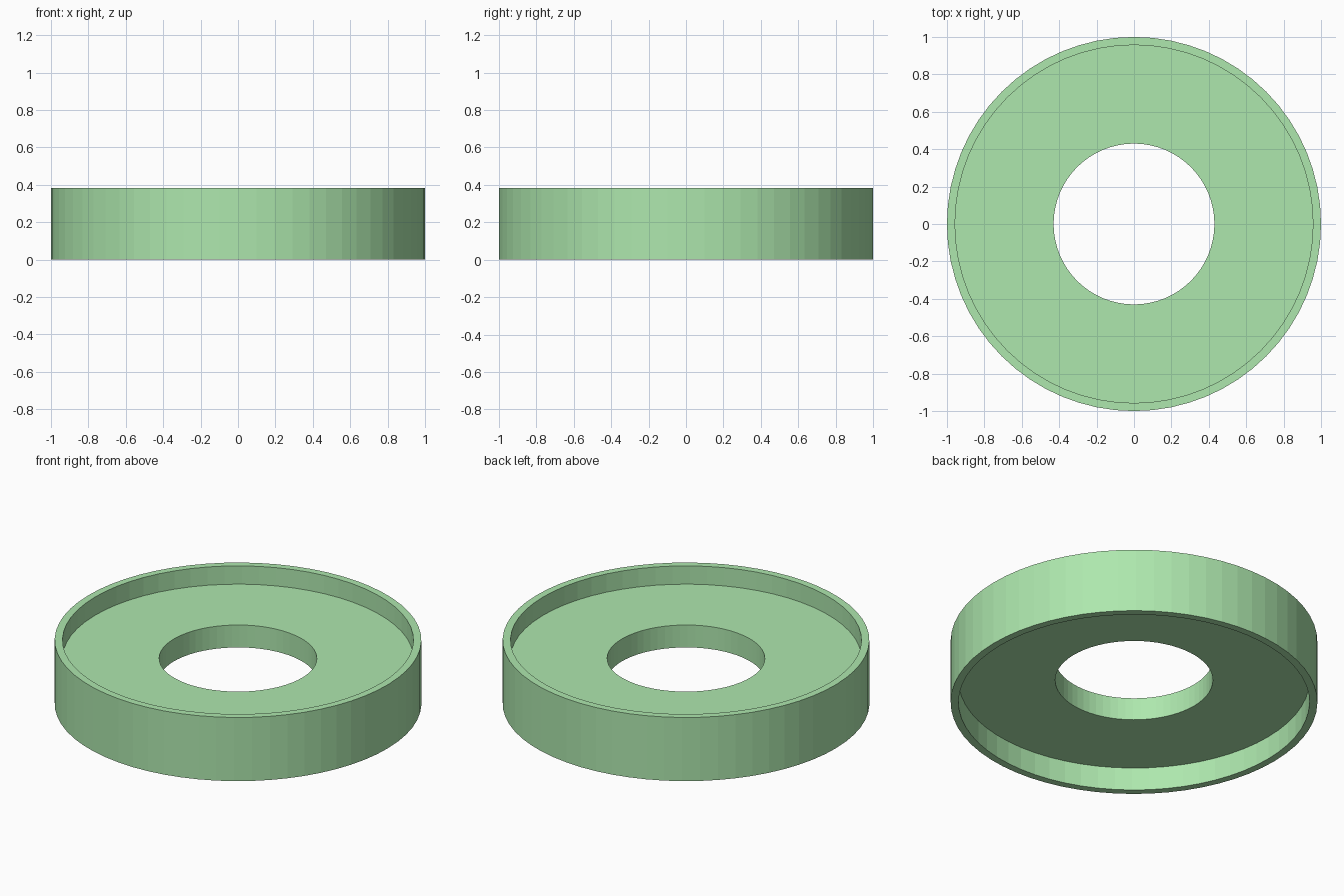
import bpy, bmesh, math

if "Cube" in bpy.data.objects:
    bpy.data.objects.remove(bpy.data.objects["Cube"])

SEGMENTS = 64

# Cross-section (radius, z): thin outer rim with a thick recessed web around the bore
profile = [
    (1.0, 0.0), (1.0, 0.383),
    (0.957, 0.383), (0.957, 0.273),
    (0.43, 0.273), (0.43, 0.138),
    (0.957, 0.138), (0.957, 0.0),
]

# Revolve the closed section around z
bm = bmesh.new()
rings = []
for i in range(SEGMENTS):
    a = 2 * math.pi * i / SEGMENTS
    rings.append([bm.verts.new((r * math.cos(a), r * math.sin(a), z)) for r, z in profile])

n = len(profile)
for i in range(SEGMENTS):
    cur, nxt = rings[i], rings[(i + 1) % SEGMENTS]
    for j in range(n):
        k = (j + 1) % n
        bm.faces.new((cur[j], nxt[j], nxt[k], cur[k]))
bmesh.ops.recalc_face_normals(bm, faces=bm.faces)

mesh = bpy.data.meshes.new("flanged_ring")
bm.to_mesh(mesh)
bm.free()
ring = bpy.data.objects.new("flanged_ring", mesh)
bpy.context.collection.objects.link(ring)

# Light green finish
mat = bpy.data.materials.new("light_green")
mat.diffuse_color = (0.42, 0.80, 0.42, 1.0)
mat.use_nodes = True
mat.node_tree.nodes["Principled BSDF"].inputs["Base Color"].default_value = mat.diffuse_color
mesh.materials.append(mat)
